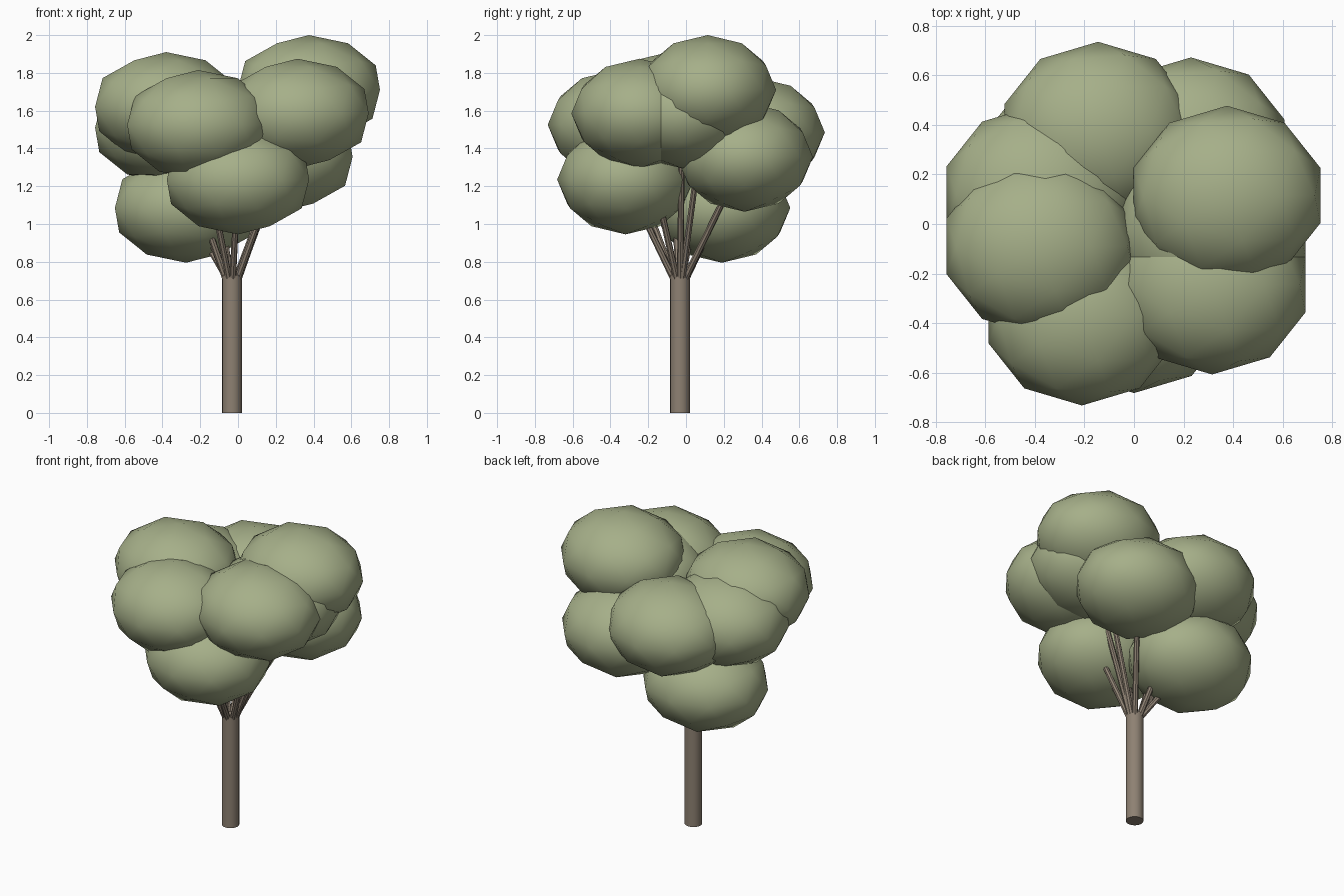
import bpy
from mathutils import Vector

if "Cube" in bpy.data.objects:
    bpy.data.objects.remove(bpy.data.objects["Cube"])


def material(name, color):
    m = bpy.data.materials.new(name)
    m.diffuse_color = (*color, 1)
    m.use_nodes = True
    m.node_tree.nodes["Principled BSDF"].inputs["Base Color"].default_value = m.diffuse_color
    return m


leaf = material("leaf_green", (0.38, 0.43, 0.25))
bark = material("bark_brown", (0.27, 0.22, 0.17))


def finish(obj, name, mat, smooth_all=False):
    obj.name = name
    obj.data.materials.append(mat)
    if smooth_all:
        bpy.ops.object.shade_smooth()
    else:
        bpy.ops.object.shade_smooth_by_angle()


def limb(name, start, end, r1, r2, sides):
    axis = end - start
    bpy.ops.mesh.primitive_cone_add(vertices=sides, radius1=r1, radius2=r2,
                                    depth=axis.length,
                                    location=(start + end) / 2,
                                    rotation=axis.to_track_quat('Z', 'Y').to_euler())
    finish(bpy.context.object, name, bark)


# trunk
foot = Vector((-0.032, -0.032, 0))
top = foot + Vector((0, 0, 0.73))
limb("trunk", foot, top, 0.053, 0.053, 16)

# foliage clumps: flattened low-poly spheres, each carried by a branch
centres = [
    (0.375, 0.115, 1.71),
    (0.0, -0.32, 1.235),
    (-0.21, -0.37, 1.525),
    (0.315, -0.245, 1.585),
    (-0.38, -0.09, 1.62),
    (-0.145, 0.373, 1.485),
    (0.23, 0.31, 1.355),
    (-0.38, 0.12, 1.51),
    (-0.275, 0.19, 1.085),
    (0.315, -0.02, 1.585),
]
for i, c in enumerate(centres, 1):
    c = Vector(c)
    bpy.ops.mesh.primitive_ico_sphere_add(subdivisions=2, radius=1, location=c)
    clump = bpy.context.object
    clump.scale = (0.396, 0.362, 0.29)
    finish(clump, f"foliage_clump_{i}", leaf, True)

    # branch fans out from the trunk top
    out = Vector((c.x - top.x, c.y - top.y, 0)).normalized() * 0.034
    limb(f"branch_{i}", top + out - Vector((0, 0, 0.02)), c, 0.018, 0.015, 8)
